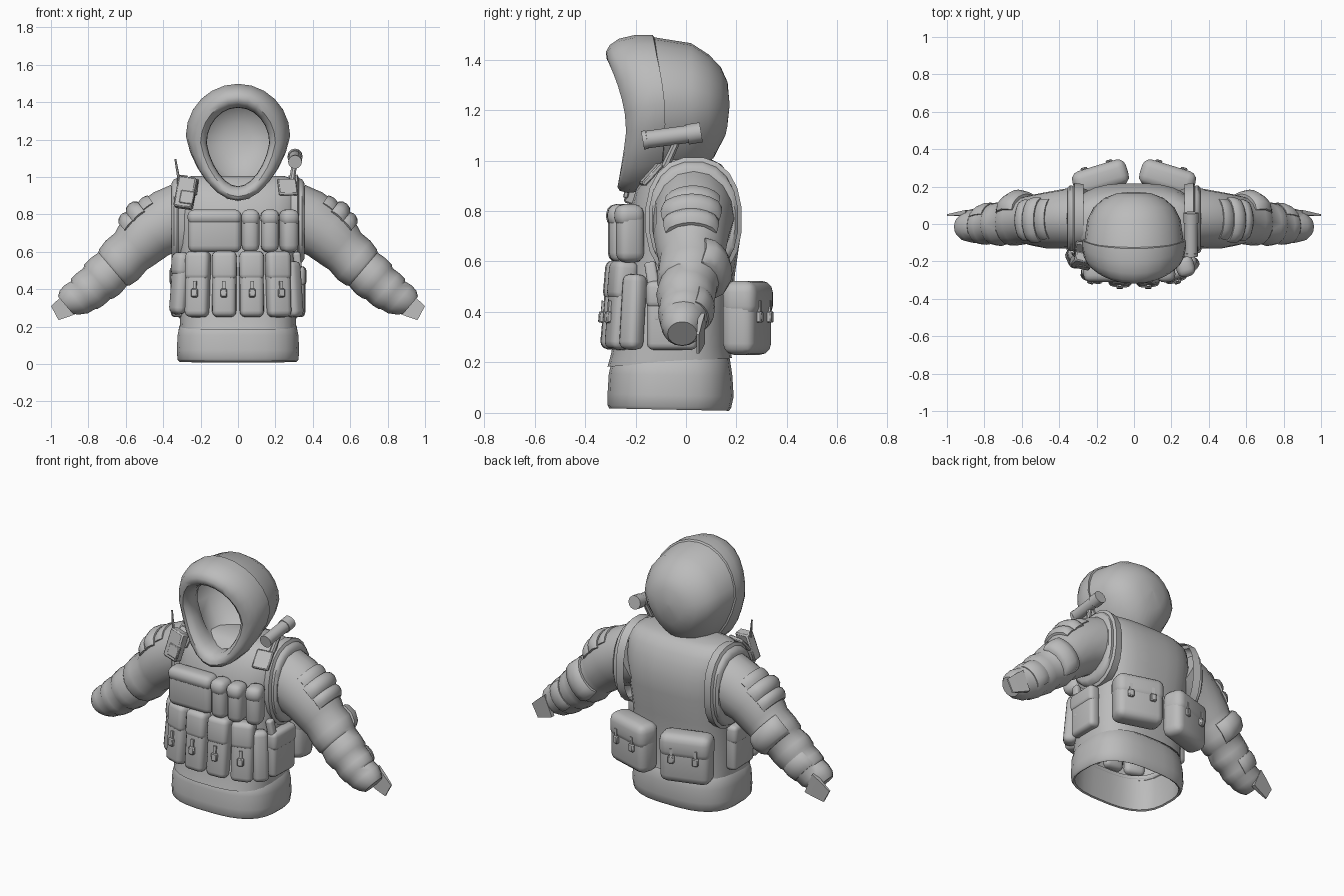
import bpy, bmesh, math
from mathutils import Vector, Matrix, Euler

cloth = bpy.data.materials.new("grey cloth")
cloth.diffuse_color = (0.5, 0.5, 0.5, 1)


def finish(name, bm):
    bmesh.ops.recalc_face_normals(bm, faces=bm.faces)
    me = bpy.data.meshes.new(name)
    bm.to_mesh(me)
    bm.free()
    me.materials.append(cloth)
    ob = bpy.data.objects.new(name, me)
    bpy.context.collection.objects.link(ob)
    return ob


def loft(name, rings, cap0=False, cap1=False):
    """Skin a list of closed rings that all have the same point count."""
    bm = bmesh.new()
    vs = [[bm.verts.new(p) for p in r] for r in rings]
    n = len(vs[0])
    for a, b in zip(vs, vs[1:]):
        for i in range(n):
            j = (i + 1) % n
            bm.faces.new((a[i], a[j], b[j], b[i]))
    if cap0:
        bm.faces.new(vs[0])
    if cap1:
        bm.faces.new(vs[-1])
    return finish(name, bm)


def superellipse(n, rx, ry, power):
    pts = []
    for i in range(n):
        t = 2 * math.pi * (i + 0.5) / n
        c, s = math.cos(t), math.sin(t)
        pts.append((rx * math.copysign(abs(c) ** (2 / power), c),
                    ry * math.copysign(abs(s) ** (2 / power), s)))
    return pts


def box(name, loc, size, rot=(0, 0, 0), bevel=0.0, seg=3):
    """Rounded box; rot in degrees."""
    bm = bmesh.new()
    m = Matrix.Translation(loc) @ Euler([math.radians(a) for a in rot]).to_matrix().to_4x4()
    bmesh.ops.create_cube(bm, size=1, matrix=Matrix.Diagonal((*size, 1)))
    if bevel:
        bmesh.ops.bevel(bm, geom=bm.edges[:], offset=bevel, segments=seg,
                        profile=0.5, affect='EDGES')
    bmesh.ops.transform(bm, matrix=m, verts=bm.verts)
    return finish(name, bm)


def rod(name, a, b, r0, r1, n=12):
    a, b = Vector(a), Vector(b)
    q = (b - a).to_track_quat('Z', 'Y')
    circ = [Vector((math.cos(2 * math.pi * i / n), math.sin(2 * math.pi * i / n), 0)) for i in range(n)]
    return loft(name, [[a + q @ (c * r0) for c in circ], [b + q @ (c * r1) for c in circ]], True, True)


def pouch(name, loc, size, rot, flap=0.4, clips=(0,), clip_z=-0.05, bevel=0.035):
    """Soft pouch facing local -y with a lid on top and buckle clips."""
    m = Matrix.Translation(loc) @ Euler([math.radians(a) for a in rot]).to_matrix().to_4x4()
    w, d, h = size
    box(name, loc, size, rot, bevel)
    if flap:
        box(name + "_lid", m @ Vector((0, -0.004, h * (1 - flap) / 2 + 0.003)),
            (w + 0.005, d + 0.005, h * flap), rot, bevel)
    for c in clips:
        box(name + "_strap", m @ Vector((c, -d / 2 - 0.003, clip_z + 0.03)), (0.018, 0.014, 0.07), rot)
        box(name + "_clip", m @ Vector((c, -d / 2 - 0.006, clip_z)), (0.036, 0.022, 0.045), rot, 0.005, 1)


# Jacket skirt, open underneath, with an inner wall
def body_ring(z, hx, y0, y1, power=2.8, tilt=0.0):
    cy, ry = (y0 + y1) / 2, (y1 - y0) / 2
    return [(x, cy + y, z + tilt * y) for x, y in superellipse(28, hx, ry, power)]


loft("jacket_skirt", [body_ring(*r, tilt=0.06 if r[0] > 0.19 else -0.02) for r in (
    (0.23, 0.29, -0.28, 0.15), (0.20, 0.315, -0.30, 0.175), (0.15, 0.325, -0.307, 0.185),
    (0.07, 0.328, -0.312, 0.19), (0.025, 0.325, -0.312, 0.18), (0.013, 0.315, -0.305, 0.172),
    (0.018, 0.305, -0.295, 0.163), (0.10, 0.308, -0.293, 0.168), (0.25, 0.29, -0.28, 0.16))])

# Vest body
loft("vest_body", [body_ring(*r, tilt=0.07 if r[0] < 0.3 else 0) for r in (
    (0.22, 0.29, -0.285, 0.155), (0.20, 0.31, -0.312, 0.183), (0.25, 0.312, -0.298, 0.176),
    (0.40, 0.312, -0.27, 0.18), (0.55, 0.315, -0.25, 0.195), (0.70, 0.325, -0.235, 0.217),
    (0.80, 0.335, -0.225, 0.218), (0.88, 0.34, -0.20, 0.20), (0.94, 0.338, -0.165, 0.175),
    (0.985, 0.31, -0.12, 0.14), (1.005, 0.25, -0.08, 0.10))], cap1=True)

# Hood: back shell, thick rolled rim, then the inner lining
hood_rows = (  # y, half width, top, bottom, lean of the rim, sideways curve of the rim
    (0.172, 0.01, 1.23, 1.21, 0, 0), (0.165, 0.09, 1.31, 1.10, 0, 0), (0.138, 0.16, 1.37, 1.01, 0, 0),
    (0.09, 0.215, 1.42, 0.96, 0, 0), (0.02, 0.25, 1.465, 0.93, 0, 0), (-0.125, 0.264, 1.488, 0.91, 0.08, 0.3),
    (-0.132, 0.276, 1.497, 0.90, 0.08, 0.4), (-0.20, 0.279, 1.498, 0.878, 0.10, 0.7),
    (-0.265, 0.268, 1.483, 0.872, 0.10, 0.9), (-0.302, 0.25, 1.458, 0.88, 0.12, 1.0),
    (-0.318, 0.225, 1.43, 0.895, 0.14, 1.0), (-0.317, 0.20, 1.403, 0.915, 0.15, 0.9),
    (-0.298, 0.18, 1.383, 0.935, 0.15, 0.9), (-0.265, 0.169, 1.372, 0.947, 0.14, 0.8),
    (-0.22, 0.167, 1.37, 0.95, 0.12, 0.6), (-0.17, 0.18, 1.385, 0.948, 0.1, 0.4),
    (-0.09, 0.235, 1.45, 0.94, 0, 0), (0.02, 0.232, 1.43, 0.95, 0, 0),
    (0.09, 0.185, 1.38, 1.0, 0, 0), (0.14, 0.08, 1.29, 1.12, 0, 0))
hood = []
for y, hw, zt, zb, lean, curve in hood_rows:
    ring = []
    for i in range(24):
        t = 2 * math.pi * i / 24
        c, s = math.cos(t), math.sin(t)
        zc = zb + (zt - zb) * 0.55
        z = zc + (zt - zc if c > 0 else zc - zb) * c
        x = hw * s * (1 - 0.20 * max(0, -c))   # narrow towards the chin
        drop = max(0, 1.42 - z)
        nape = 0.22 * max(0, 1.14 - z) if y > 0 else 0   # tuck in at the nape
        ring.append((x, y + lean * min(drop, 0.30) * 1.1 + curve * x * x - nape, z))
    hood.append(ring)
loft("hood", hood, True, True)

# Sleeve stations: x, y, z, radius across the arm, radius front to back
arm = ((0.28, .03, .79, .185, .165), (0.36, .03, .768, .175, .16), (0.47, .02, .705, .158, .15),
       (0.55, .02, .628, .14, .135), (0.572, .02, .603, .13, .127), (0.62, .02, .555, .136, .134),
       (0.66, .01, .517, .127, .125), (0.67, .01, .507, .117, .115), (0.71, 0, .47, .124, .118),
       (0.745, 0, .44, .119, .113), (0.755, 0, .43, .109, .106), (0.79, -.005, .40, .112, .106),
       (0.822, -.01, .375, .107, .098), (0.83, -.01, .367, .098, .092), (0.865, -.01, .346, .098, .09),
       (0.90, -.015, .328, .083, .076), (0.922, -.015, .314, .062, .058))


def arm_frame(x):
    """Centre, outward normal and the two radii of the sleeve at x."""
    for a, b in zip(arm, arm[1:]):
        if x <= b[0] or b is arm[-1]:
            f = (x - a[0]) / (b[0] - a[0])
            v = [p + (q - p) * f for p, q in zip(a, b)]
            k = min(1, max(0, (x - .28) / .2))
            d = Vector((0.90 - .14 * k, 0, -0.43 - .22 * k)).normalized()
            return Vector(v[:3]), Vector((-d.z, 0, d.x)), v[3], v[4]


def arm_point(x, deg, extra, s):
    c, n, r, ry = arm_frame(x)
    t = math.radians(deg)
    p = c + n * (r + extra) * math.cos(t) + Vector((0, 1, 0)) * (ry + extra) * math.sin(t)
    return (p.x * s, p.y, p.z)


def arm_pad(name, x0, x1, a0, a1, thick, s):
    """Curved plate wrapped round part of the sleeve."""
    rings = []
    for x, e in ((x0, thick * .5), (x0 + .012, thick), ((x0 + x1) / 2, thick * 1.15), (x1 - .012, thick), (x1, thick * .5)):
        angs = [a0 + (a1 - a0) * i / 8 for i in range(9)]
        outer = [arm_point(x, a, e * (.4 if i in (0, 8) else 1), s) for i, a in enumerate(angs)]
        rings.append(outer + [arm_point(x, a, -0.02, s) for a in reversed(angs)])
    loft(name, rings, True, True)


for s in (-1, 1):
    loft("sleeve", [[arm_point(a[0], 360 * i / 16, 0, s) for i in range(16)] for a in arm], True, True)
    # Shoulder, elbow and forearm plates
    arm_pad("shoulder_plate_upper", .385, .432, -42, 42, .012, s)
    arm_pad("shoulder_plate_middle", .432, .492, -48, 48, .027, s)
    arm_pad("shoulder_plate_lower", .49, .54, -46, 46, .024, s)
    arm_pad("elbow_pad", .575, .665, 25, 130, .026, s)
    arm_pad("forearm_pad", .755, .825, 30, 125, .01, s)
    # Cuff flap past the wrist
    loft("cuff_flap", [[(s * x, y, z) for x, y, z in q] for q in (
        ((.85, .05, .275), (.90, .05, .395), (.90, .075, .395), (.85, .075, .275)),
        ((.90, .045, .255), (.945, .045, .36), (.945, .065, .36), (.90, .065, .255)),
        ((.96, .042, .235), (1.0, .042, .31), (1.0, .052, .31), (.96, .052, .235)))], True, True)
    # Stepped armhole trim
    loft("armhole_trim", [[(s * x, .03 + p, .765 + q) for p, q in superellipse(20, ry, rz, 2.3)]
                          for x, ry, rz in ((.27, .185, .245), (.318, .192, .25), (.326, .176, .232), (.342, .178, .225),
                                            (.355, .165, .205), (.355, .13, .16))])
    # Shoulder strap at the front
    box("shoulder_strap", (s * .265, -.138, .945), (.10, .022, .11), (-42, 0, s * 8), .006, 1)
    # Side and back pouches
    pouch("side_pouch", (s * .322, -.055, .385), (.20, .07, .27), (0, 0, s * 88), .4, (), 0, .025)
    pouch("back_pouch", (s * .178, .242, .375), (.295, .135, .29), (0, 0, 180 - s * 17), .5, (-.07, .07), .005, .045)

# Slim pouch on one side, leaning tool sleeve on the other
pouch("side_front_pouch", (-.312, -.18, .43), (.11, .075, .33), (-5, 0, -64), .4, (), 0)
box("tool_sleeve", (.325, -.125, .48), (.04, .045, .24), (9, -6, 0), .012)

# Upper chest pouches
pouch("wide_chest_pouch", (-.125, -.25, .71), (.285, .105, .225), (0, 0, 0), .36, (), 0, .035)
for x, y, a in ((.067, -.255, 0), (.17, -.25, 4), (.272, -.222, 16)):
    pouch("small_chest_pouch", (x, y, .71), (.094, .11, .228), (0, 0, a), .4, (), 0, .038)

# Magazine pouches along the belly
for x, y, a in ((-.215, -.256, -18), (-.073, -.28, -3), (.073, -.28, 3), (.215, -.256, 18)):
    pouch("magazine_pouch", (x, y, .425), (.128, .09, .35), (-5, 0, a), .45, (0,), -.05, .03)
box("belly_pouch_edge", (.295, -.21, .40), (.09, .08, .30), (-5, 0, 50), .03)

# Radio with antenna
box("radio", (-.28, -.195, .915), (.10, .055, .17), (-14, 8, -12), .008, 1)
box("radio_front", (-.272, -.226, .89), (.075, .02, .07), (-14, 8, -12), .004, 1)
rod("radio_antenna", (-.315, -.17, .98), (-.335, -.155, 1.095), .008, .005, 6)

# Shoulder lamp on a stalk
rod("lamp_stalk", (.285, -.09, .96), (.305, -.03, 1.09), .018, .014, 8)
rod("lamp_body", (.305, -.155, 1.083), (.305, .01, 1.105), .035, .035)
rod("lamp_head", (.305, -.172, 1.08), (.305, -.155, 1.083), .037, .037)
rod("lamp_tail", (.305, .005, 1.103), (.305, .06, 1.112), .04, .04)

# Smooth shading with crisp edges
for ob in bpy.data.objects:
    ob.select_set(True)
    bpy.context.view_layer.objects.active = ob
bpy.ops.object.shade_smooth_by_angle(angle=math.radians(42))
